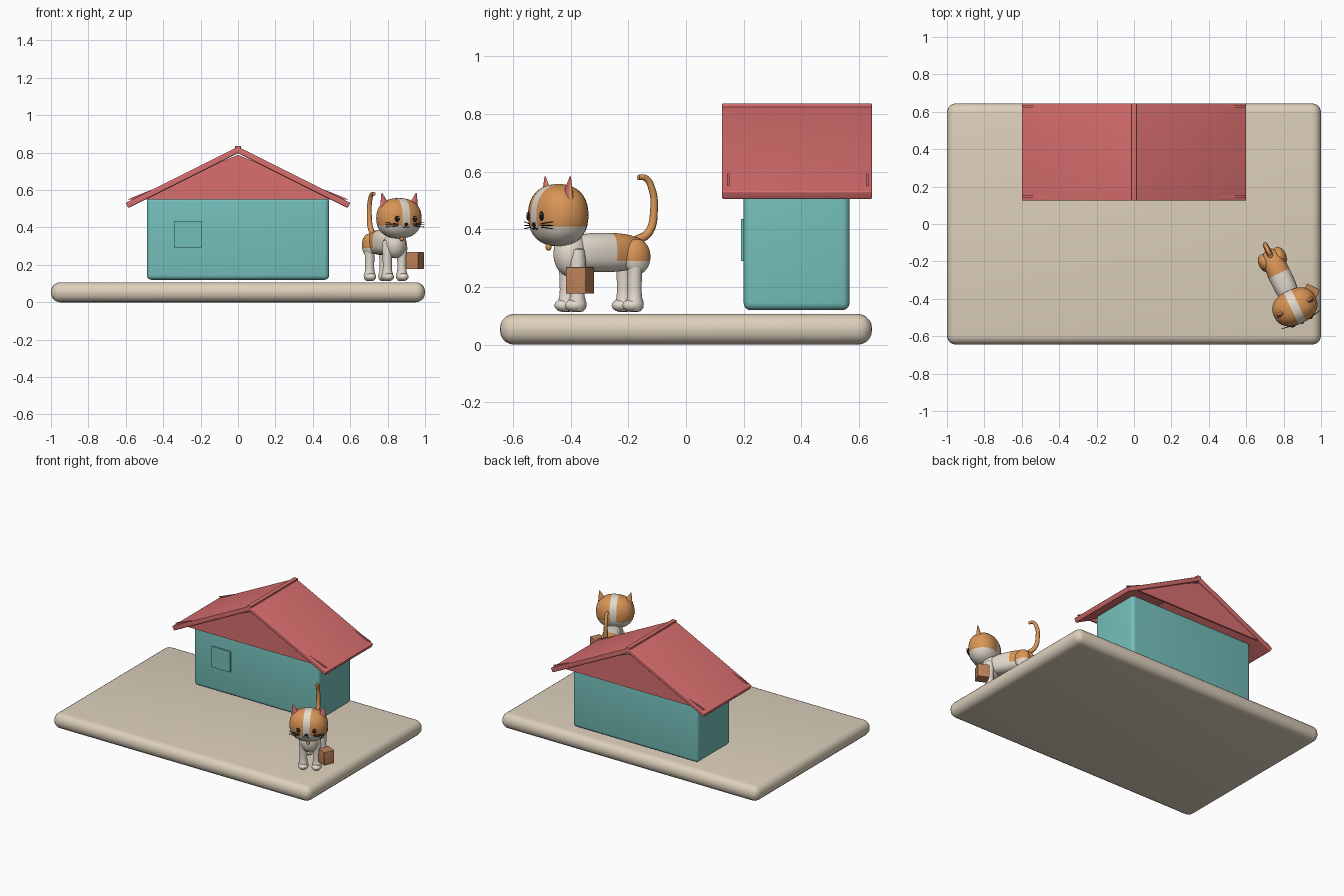
import bpy, bmesh, math
from mathutils import Matrix, Vector

scene = bpy.context.scene
if "Cube" in scene.objects:
    bpy.data.objects.remove(scene.objects["Cube"], do_unlink=True)


def material(name, *rgb):
    lin = [((c / 255 + 0.055) / 1.055) ** 2.4 for c in rgb] + [1]
    m = bpy.data.materials.new(name)
    m.use_nodes = True
    m.diffuse_color = lin
    node = next(n for n in m.node_tree.nodes if n.type == "BSDF_PRINCIPLED")
    node.inputs["Base Color"].default_value = lin
    return m


STONE = material("warm stone", 221, 208, 188)
TEAL = material("teal wall", 116, 191, 186)
RED = material("roof red", 216, 110, 110)
ORANGE = material("ginger fur", 217, 149, 86)
WHITE = material("cream fur", 228, 219, 206)
PINK = material("ear pink", 216, 105, 112)
BLACK = material("black", 28, 25, 25)
BROWN = material("cardboard brown", 190, 130, 90)

YAW = math.radians(25.5)
CAT = Matrix.Translation((0.79, -0.296, 0)) @ Matrix.Rotation(YAW, 4, "Z")


def finish(name, bm, mats, rule=None, matrix=None):
    """Turn a bmesh into a named object with coloured faces."""
    bmesh.ops.recalc_face_normals(bm, faces=bm.faces)
    for f in bm.faces:
        f.smooth = True
        f.material_index = rule(f) if rule else 0
    me = bpy.data.meshes.new(name)
    bm.to_mesh(me)
    bm.free()
    for m in mats:
        me.materials.append(m)
    me.set_sharp_from_angle(angle=math.radians(40))
    ob = bpy.data.objects.new(name, me)
    scene.collection.objects.link(ob)
    if matrix:
        ob.matrix_world = matrix
    return ob


def box(name, lo, hi, mat, bevel=0, matrix=None):
    lo, hi = Vector(lo), Vector(hi)
    bm = bmesh.new()
    bmesh.ops.create_cube(bm, size=1)
    bmesh.ops.scale(bm, vec=hi - lo, verts=bm.verts)
    bmesh.ops.translate(bm, vec=(lo + hi) / 2, verts=bm.verts)
    if bevel:
        bmesh.ops.bevel(bm, geom=bm.edges, offset=bevel, segments=5,
                        profile=0.5, affect="EDGES")
    return finish(name, bm, [mat], matrix=matrix)


def blob(name, center, radii, mats, power=2, cuts=(), rule=None, matrix=CAT):
    """Rounded solid; cuts are (point, normal) planes for crisp colour edges."""
    bm = bmesh.new()
    bmesh.ops.create_uvsphere(bm, u_segments=32, v_segments=20, radius=1)
    for v in bm.verts:
        v.co /= sum(abs(c) ** power for c in v.co) ** (1 / power)
        v.co = Vector(c * r for c, r in zip(v.co, radii)) + Vector(center)
    for co, no in cuts:
        bmesh.ops.bisect_plane(bm, geom=bm.verts[:] + bm.edges[:] + bm.faces[:],
                               plane_co=co, plane_no=no)
    return finish(name, bm, mats, rule, matrix)


def lathe(name, profile, at, mat):
    bm = bmesh.new()
    vs = [bm.verts.new((r, 0, z)) for r, z in profile]
    es = [bm.edges.new(p) for p in zip(vs, vs[1:])]
    bmesh.ops.spin(bm, geom=vs + es, cent=(0, 0, 0), axis=(0, 0, 1),
                   angle=math.tau, steps=20)
    bmesh.ops.remove_doubles(bm, verts=bm.verts, dist=1e-5)
    bmesh.ops.translate(bm, vec=at, verts=bm.verts)
    return finish(name, bm, [mat], matrix=CAT)


def tube(name, points, radius, mat, taper=1):
    cu = bpy.data.curves.new(name, "CURVE")
    cu.dimensions = "3D"
    cu.bevel_depth = radius
    cu.bevel_resolution = 3
    cu.use_fill_caps = True
    cu.resolution_u = 8
    s = cu.splines.new("BEZIER")
    s.bezier_points.add(len(points) - 1)
    for i, (p, co) in enumerate(zip(s.bezier_points, points)):
        p.co = co
        p.handle_left_type = p.handle_right_type = "AUTO"
        p.radius = 1 + (taper - 1) * i / (len(points) - 1)
    cu.materials.append(mat)
    ob = bpy.data.objects.new(name, cu)
    scene.collection.objects.link(ob)
    ob.matrix_world = CAT
    return ob


# Ground slab, house walls and window
box("ground_slab", (-1, -0.645, 0), (1, 0.645, 0.107), STONE, 0.05)
box("house_walls", (-0.487, 0.2, 0.12), (0.487, 0.567, 0.56), TEAL, 0.025)
box("window_plate", (-0.34, 0.191, 0.29), (-0.195, 0.2, 0.435), TEAL)

# Roof panels, ridge and gable boards
slope = math.atan(0.5)
for side, label in ((1, "left"), (-1, "right")):
    tilt = Matrix.Translation((0, 0, 0.832)) @ Matrix.Rotation(side * slope, 4, "Y")
    xs = sorted((0, side * 0.672))
    box(label + "_roof_panel", (xs[0], 0.125, -0.031), (xs[1], 0.645, 0), RED, 0.005, tilt)
box("roof_ridge", (-0.016, 0.125, 0.8), (0.016, 0.645, 0.836), RED, 0.004)
for label, y in (("front", 0.142), ("back", 0.624)):
    bm = bmesh.new()
    tri = bm.faces.new([bm.verts.new(p) for p in
                        ((-0.59, y, 0.55), (0.59, y, 0.55), (0, y, 0.788))])
    ext = bmesh.ops.extrude_face_region(bm, geom=[tri])["geom"]
    bmesh.ops.translate(bm, vec=(0, 0.011, 0),
                        verts=[g for g in ext if isinstance(g, bmesh.types.BMVert)])
    finish(label + "_gable", bm, [RED])

# Cat torso with a ginger rump
RUMP_Y, RUMP_Z = 0.035, 0.29
rump_cuts = [((0, RUMP_Y, 0), (0, 1, 0)), ((0, 0, RUMP_Z), (0, 0, 1))]


def rump(f):
    c = f.calc_center_median()
    return int(c.y > RUMP_Y and c.z > RUMP_Z)


blob("torso", (0, 0.012, 0.32), (0.062, 0.165, 0.068), [WHITE, ORANGE], 2.5,
     rump_cuts, rump)
blob("chest", (0, -0.115, 0.315), (0.06, 0.06, 0.08), [WHITE])

# Legs, paws and haunches
leg = [(0, 0.113), (0.02, 0.115), (0.031, 0.128), (0.032, 0.145), (0.026, 0.165),
       (0.024, 0.19), (0.026, 0.25), (0.03, 0.29), (0.024, 0.33), (0, 0.34)]
for side, label in ((1, "left"), (-1, "right")):
    x = side * 0.043
    for end, y in (("front", -0.11), ("back", 0.11)):
        lathe(f"{label}_{end}_leg", leg, (x, y, 0), WHITE)
        blob(f"{label}_{end}_paw", (x, y - 0.008, 0.136), (0.031, 0.036, 0.023), [WHITE])
    blob(label + "_haunch", (side * 0.044, 0.118, 0.305), (0.034, 0.05, 0.062),
         [WHITE, ORANGE], 2, rump_cuts, rump)

# Tail
tube("tail", [(0, 0.135, 0.36), (0, 0.185, 0.39), (0, 0.205, 0.47), (0, 0.197, 0.54),
              (0, 0.172, 0.578), (0, 0.145, 0.58)], 0.016, ORANGE, 0.6)

# Head with white face and centre stripe
HC, HR, HP = Vector((0, -0.163, 0.449)), (0.123, 0.095, 0.108), 2.3
STRIPE, JAW = 0.022, 0.41


def head_colour(f):
    c = f.calc_center_median()
    return int(c.z > JAW and abs(c.x) > STRIPE)


def on_face(x, z, lift=0.0):
    """Point on the front of the head."""
    k = 1 - abs(x / HR[0]) ** HP - abs((z - HC.z) / HR[2]) ** HP
    return (x, HC.y - HR[1] * max(k, 0) ** (1 / HP) - lift, z)


blob("head", HC, HR, [WHITE, ORANGE], HP,
     [((0, 0, JAW), (0, 0, 1))] + [((s * STRIPE, 0, 0), (1, 0, 0)) for s in (1, -1)],
     head_colour)
blob("nose", on_face(0, 0.417), (0.011, 0.007, 0.007), [BLACK])
blob("collar_tag", (0, -0.2, 0.338), (0.012, 0.01, 0.012), [ORANGE])

for side, label in ((1, "left"), (-1, "right")):
    # Ear with a pink front
    bm = bmesh.new()
    bmesh.ops.create_cone(bm, cap_ends=True, segments=24, radius1=0.036,
                          radius2=0.003, depth=0.095)
    bmesh.ops.recalc_face_normals(bm, faces=bm.faces)
    pink = {f.index for f in bm.faces if f.normal.y < -0.5}
    bm.transform(Matrix.Translation((side * 0.09, -0.165, 0.537))
                 @ Matrix.Rotation(side * 0.25, 4, "Y") @ Matrix.Diagonal((1, 0.6, 1, 1)))
    bm.normal_update()
    finish(label + "_ear", bm, [ORANGE, PINK],
           lambda f: int(f.normal.y < -0.62 and abs(f.normal.z) < 0.7), CAT)

    # Eye with a glint
    blob(label + "_eye", on_face(side * 0.052, 0.446), (0.013, 0.006, 0.016), [BLACK])
    blob(label + "_eye_glint", on_face(side * 0.052 + 0.004, 0.452, 0.005),
         (0.004, 0.002, 0.004), [WHITE])

    # Mouth and whiskers
    tube(label + "_mouth", [on_face(0, 0.41, 0.001), on_face(side * 0.009, 0.4, 0.001),
                            on_face(side * 0.02, 0.404, 0.001)], 0.0018, BLACK)
    for i, label_row in ((1, "upper"), (0, "middle"), (-1, "lower")):
        tube(f"{label}_{label_row}_whisker",
             [on_face(side * 0.045, 0.413 + i * 0.006),
              (side * 0.115, -0.238, 0.414 + i * 0.012)], 0.0016, BLACK)

# Parcel beside the cat
box("parcel", (-0.038, -0.037, -0.046), (0.038, 0.037, 0.046), BROWN, 0.003,
    Matrix.Translation((0.944, -0.368, 0.223)) @ Matrix.Rotation(-YAW, 4, "Z"))
